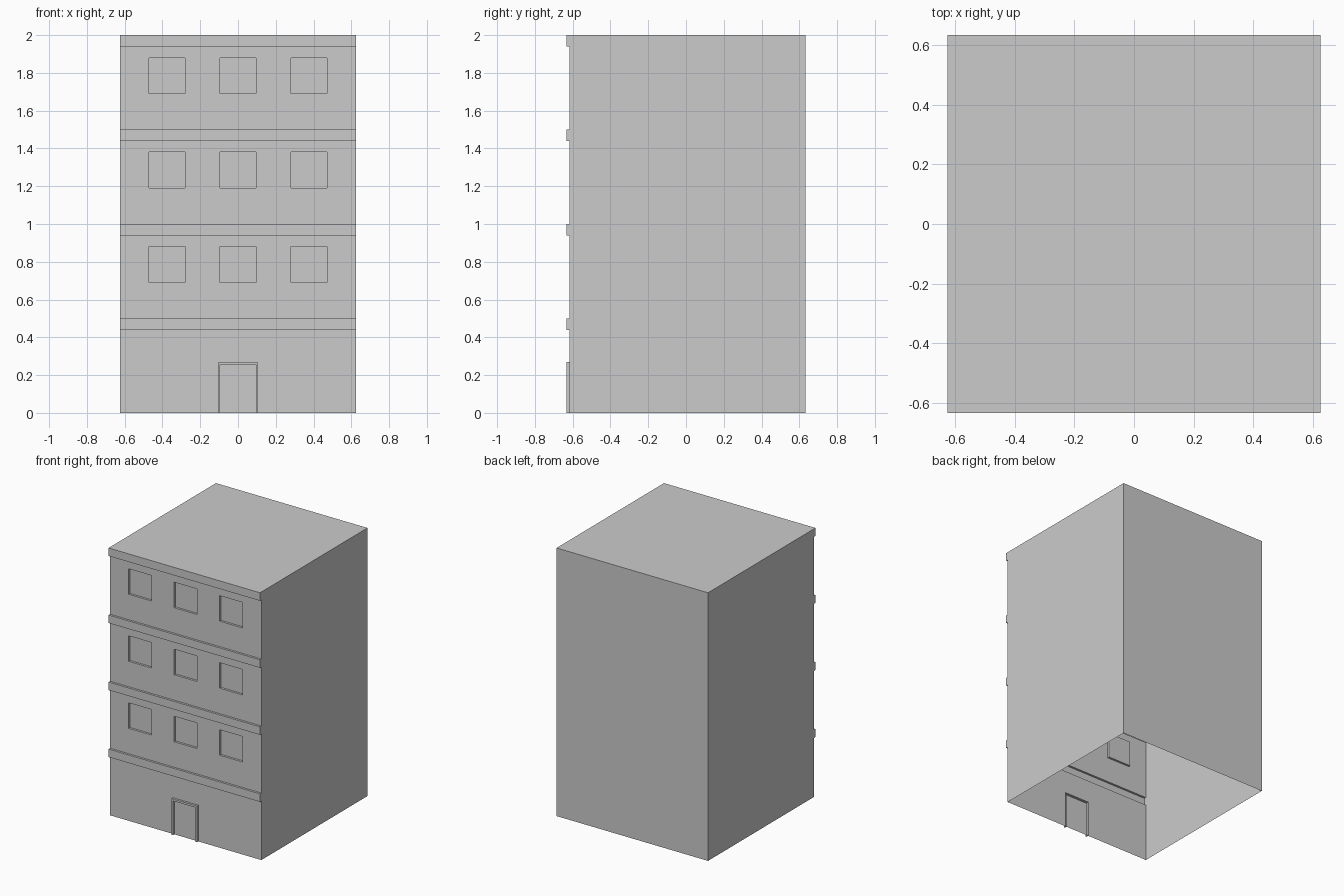
import bpy, bmesh

if "Cube" in bpy.data.objects:
    bpy.data.objects.remove(bpy.data.objects["Cube"])

W, H = 0.625, 2.0              # half width, height
FRONT, BACK = -0.617, 0.633    # wall planes
RELIEF = 0.016                 # depth of ledges, door frame and window recesses
WIN = 0.095                    # half size of a window
COLS = (-0.375, 0.0, 0.375)    # window centres in x
ROWS = (0.785, 1.285, 1.785)   # window centres in z
LEDGES = (0.5, 1.0, 1.5, 2.0)  # top of each ledge
LEDGE_H = 0.06
DOOR_OUT, DOOR_IN = (0.104, 0.27), (0.094, 0.255)


def finish(bm, name):
    mesh = bpy.data.meshes.new(name)
    bm.to_mesh(mesh)
    bm.free()
    obj = bpy.data.objects.new(name, mesh)
    bpy.context.collection.objects.link(obj)
    return obj


# Side walls, back wall and roof: a box open at the front and the bottom
bm = bmesh.new()
bmesh.ops.create_cube(bm, size=1)
for v in bm.verts:
    v.co = (v.co.x * 2 * W, FRONT + (v.co.y + 0.5) * (BACK - FRONT), (v.co.z + 0.5) * H)
bm.normal_update()
openings = [f for f in bm.faces if f.normal.z < -0.5 or f.normal.y < -0.5]
bmesh.ops.delete(bm, geom=openings, context='FACES')
finish(bm, "walls_and_roof")


def offset(x, z):
    """Relief of the facade at a point: negative is outward, positive is inward."""
    if any(t - LEDGE_H < z < t for t in LEDGES):
        return -RELIEF
    if any(abs(x - c) < WIN for c in COLS) and any(abs(z - r) < WIN for r in ROWS):
        return RELIEF
    in_outer = abs(x) < DOOR_OUT[0] and z < DOOR_OUT[1]
    in_inner = abs(x) < DOOR_IN[0] and z < DOOR_IN[1]
    return -RELIEF if in_outer and not in_inner else 0.0


# Facade: one single-skin sheet, with ledges and door frame out and windows in
xs = sorted({-W, W} | {s * d[0] for s in (-1, 1) for d in (DOOR_OUT, DOOR_IN)}
            | {c + s * WIN for c in COLS for s in (-1, 1)})
zs = sorted({0.0, DOOR_IN[1], DOOR_OUT[1]} | {t - d for t in LEDGES for d in (0, LEDGE_H)}
            | {r + s * WIN for r in ROWS for s in (-1, 1)})
xs = [x for i, x in enumerate(xs) if i == 0 or x - xs[i - 1] > 1e-5]
nx, nz = len(xs) - 1, len(zs) - 1


def cell(i, k):
    if not (0 <= i < nx and 0 <= k < nz):
        return FRONT
    return FRONT + offset((xs[i] + xs[i + 1]) / 2, (zs[k] + zs[k + 1]) / 2)


bm = bmesh.new()


def quad(*points):
    bm.faces.new([bm.verts.new(p) for p in points])


for i in range(nx + 1):
    for k in range(nz + 1):
        y, left, below = cell(i, k), cell(i - 1, k), cell(i, k - 1)
        x, z = xs[i], zs[k]
        if i < nx and k < nz:
            x2, z2 = xs[i + 1], zs[k + 1]
            quad((x, y, z), (x2, y, z), (x2, y, z2), (x, y, z2))
        # step faces between neighbouring cells of different depth
        if k < nz and y != left:
            quad((x, left, z), (x, y, z), (x, y, zs[k + 1]), (x, left, zs[k + 1]))
        if i < nx and y != below:
            quad((x, below, z), (xs[i + 1], below, z), (xs[i + 1], y, z), (x, y, z))
bmesh.ops.remove_doubles(bm, verts=bm.verts, dist=1e-5)
finish(bm, "front_facade")
